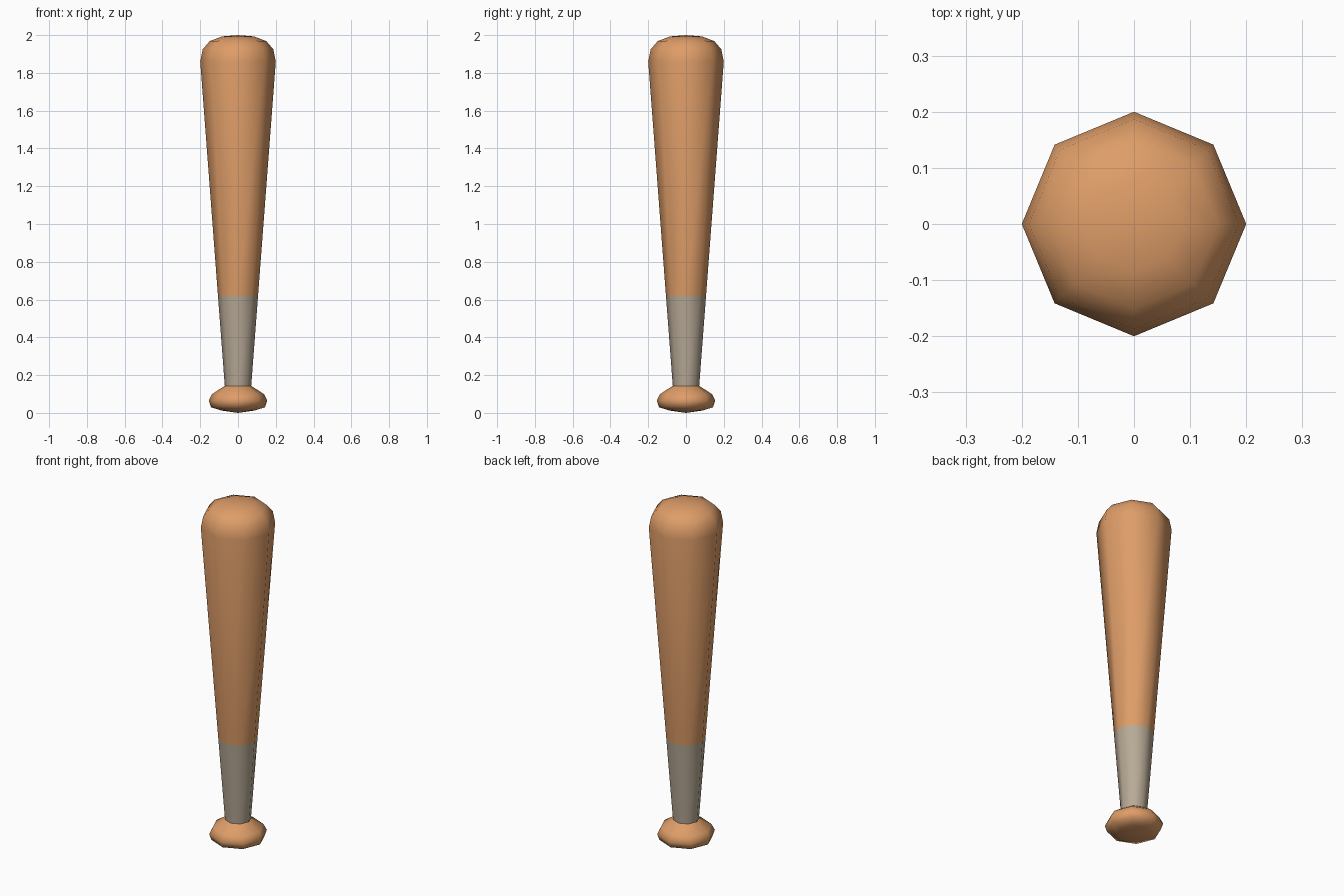
import bpy
import bmesh
import math

if "Cube" in bpy.data.objects:
    bpy.data.objects.remove(bpy.data.objects["Cube"])

SIDES = 8


def material(name, rgb):
    m = bpy.data.materials.new(name)
    m.diffuse_color = (*rgb, 1.0)
    m.use_nodes = True
    m.node_tree.nodes["Principled BSDF"].inputs["Base Color"].default_value = m.diffuse_color
    return m


wood = material("orange_wood", (0.73, 0.337, 0.138))
wrap = material("grey_grip", (0.479, 0.402, 0.305))


def lathe(name, profile, mats, rule=lambda z: 0):
    """Turn (radius, z) points, bottom to top, into an eight-sided part."""
    bm = bmesh.new()
    rings = []
    for r, z in profile:
        if r == 0:
            rings.append([bm.verts.new((0, 0, z))] * SIDES)
        else:
            rings.append([bm.verts.new((r * math.cos(a), r * math.sin(a), z))
                          for a in (2 * math.pi * i / SIDES for i in range(SIDES))])
    for low, high in zip(rings, rings[1:]):
        for i in range(SIDES):
            j = (i + 1) % SIDES
            corners = list(dict.fromkeys((low[i], low[j], high[j], high[i])))
            face = bm.faces.new(corners)
            face.smooth = True
            face.material_index = rule(face.calc_center_median().z)
    mesh = bpy.data.meshes.new(name)
    bm.to_mesh(mesh)
    bm.free()
    for m in mats:
        mesh.materials.append(m)
    obj = bpy.data.objects.new(name, mesh)
    bpy.context.collection.objects.link(obj)
    return obj


# Rounded knob at the handle end
lathe("knob", [(0, 0.0), (0.09, 0.013), (0.143, 0.03), (0.155, 0.065),
               (0.137, 0.1), (0.07, 0.143)], [wood])

# Tapered handle and barrel, grey grip below z = 0.62
lathe("handle_and_barrel", [(0.07, 0.143), (0.106, 0.618), (0.2, 1.86),
                            (0.187, 1.925), (0.15, 1.968), (0.085, 1.993),
                            (0, 2.0)],
      [wood, wrap], lambda z: 1 if z < 0.6 else 0)
